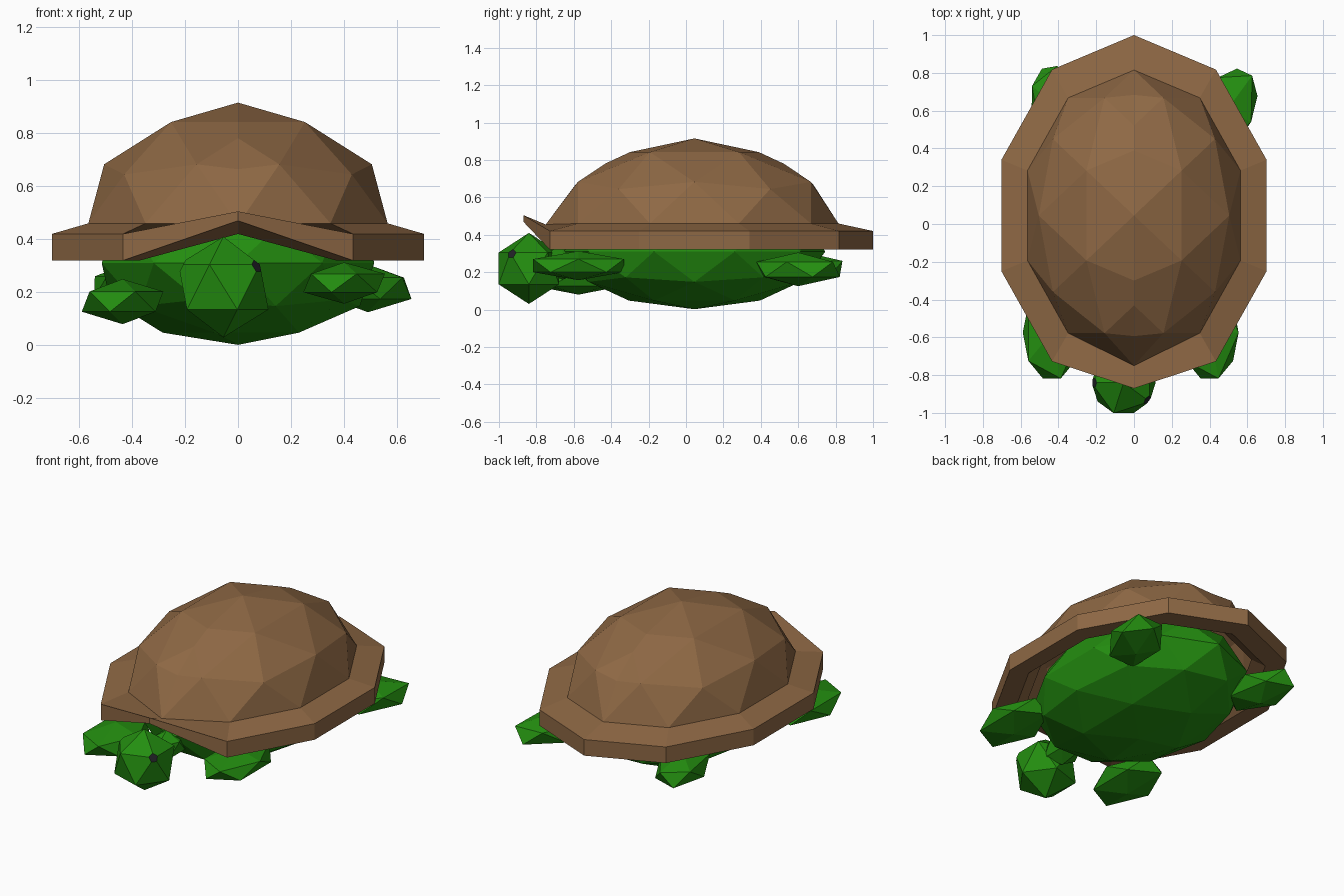
import bpy, bmesh, math
from mathutils import Matrix, Vector

if "Cube" in bpy.data.objects:
    bpy.data.objects.remove(bpy.data.objects["Cube"])


def material(name, rgb):
    m = bpy.data.materials.new(name)
    m.diffuse_color = (*rgb, 1)
    m.use_nodes = True
    m.node_tree.nodes["Principled BSDF"].inputs["Base Color"].default_value = m.diffuse_color
    return m


BROWN = material("shell brown", (0.27, 0.138, 0.058))
GREEN = material("skin green", (0.017, 0.27, 0.005))
BLACK = material("eye black", (0.015, 0.015, 0.02))


def finish(bm, name, *mats):
    bmesh.ops.recalc_face_normals(bm, faces=bm.faces)
    me = bpy.data.meshes.new(name)
    bm.to_mesh(me)
    bm.free()
    for m in mats:
        me.materials.append(m)
    ob = bpy.data.objects.new(name, me)
    bpy.context.collection.objects.link(ob)
    return ob


def blob(name, loc, radii, subdiv=1, turn=0):
    """Faceted ball stretched to the given radii and turned about z."""
    bm = bmesh.new()
    bmesh.ops.create_icosphere(bm, subdivisions=subdiv, radius=1)
    bm.transform(Matrix.LocRotScale(Vector(loc),
                 Matrix.Rotation(math.radians(turn), 3, 'Z').to_quaternion(),
                 Vector(radii)))
    return finish(bm, name, GREEN)


# Shell dome: left upper quarter of a faceted ball, mirrored
CY, RX, RY = 0.045, 0.593, 0.77
bm = bmesh.new()
bmesh.ops.create_icosphere(bm, subdivisions=2, radius=1)
for normal in ((1, 0, 0), (0, 0, -1)):
    bmesh.ops.bisect_plane(bm, geom=bm.verts[:] + bm.edges[:] + bm.faces[:], dist=1e-4,
                           plane_co=(0, 0, 0), plane_no=normal, clear_outer=True)
half = bm.verts[:] + bm.edges[:] + bm.faces[:]
bmesh.ops.mirror(bm, geom=half, axis='X', merge_dist=1e-3)
bmesh.ops.remove_doubles(bm, verts=bm.verts, dist=1e-3)
loop = [e for e in bm.edges if e.is_boundary]
# Rim levels: x radius, y radius, height, then y and height of the raised front point
levels = [(RX, RY, 0.46, -0.75, 0.455),
          (0.738, 0.955, 0.42, -0.87, 0.505),
          (0.738, 0.955, 0.32, -0.87, 0.47),
          (0.63, 0.82, 0.32, -0.76, 0.42),
          (0.56, 0.73, 0.38, -0.68, 0.42)]
rings, current = [], loop
for i in range(len(levels)):
    if i:
        new = bmesh.ops.extrude_edge_only(bm, edges=current)["geom"]
        current = [g for g in new if isinstance(g, bmesh.types.BMEdge)
                   and g.is_boundary]
    rings.append({v for e in current for v in e.verts})
in_rim = set().union(*rings)
for v in bm.verts:
    if v not in in_rim:
        v.co = (v.co.x * RX, CY + v.co.y * RY, 0.425 + v.co.z * 0.49)
for ring, (rx, ry, z, fy, fz) in zip(rings, levels):
    for v in ring:
        front = v.co.y < -0.97
        v.co = (v.co.x * rx, fy if front else CY + v.co.y * ry, fz if front else z)
finish(bm, "shell", BROWN)

# Body and neck
blob("body", (0, CY, 0.31), (0.54, 0.70, 0.308), 2)
blob("neck", (-0.03, -0.66, 0.25), (0.1, 0.15, 0.09))

# Head with the eyes cut into two corners
bm = bmesh.new()
bmesh.ops.create_icosphere(bm, subdivisions=1, radius=0.19)
bm.transform(Matrix.Translation((-0.055, -0.84, 0.22)) @ Matrix.Rotation(math.pi, 4, 'Z'))
corners = [min(bm.verts, key=lambda v: (v.co - Vector(p)).length)
           for p in ((0.08, -0.94, 0.305), (-0.225, -0.84, 0.305))]
cut = bmesh.ops.bevel(bm, geom=corners, offset=0.032, segments=1, affect='VERTICES')
for f in cut["faces"]:
    f.material_index = 1
finish(bm, "head", GREEN, BLACK)

# Flippers
for name, loc, radii, turn in (
        ("front_left_flipper", (-0.435, -0.575, 0.165), (0.172, 0.285, 0.085), 0),
        ("front_right_flipper", (0.40, -0.575, 0.235), (0.172, 0.285, 0.078), 0),
        ("back_left_flipper", (-0.41, 0.62, 0.22), (0.15, 0.25, 0.09), 10),
        ("back_right_flipper", (0.49, 0.60, 0.215), (0.16, 0.265, 0.09), -25)):
    blob(name, loc, radii, 1, turn)
